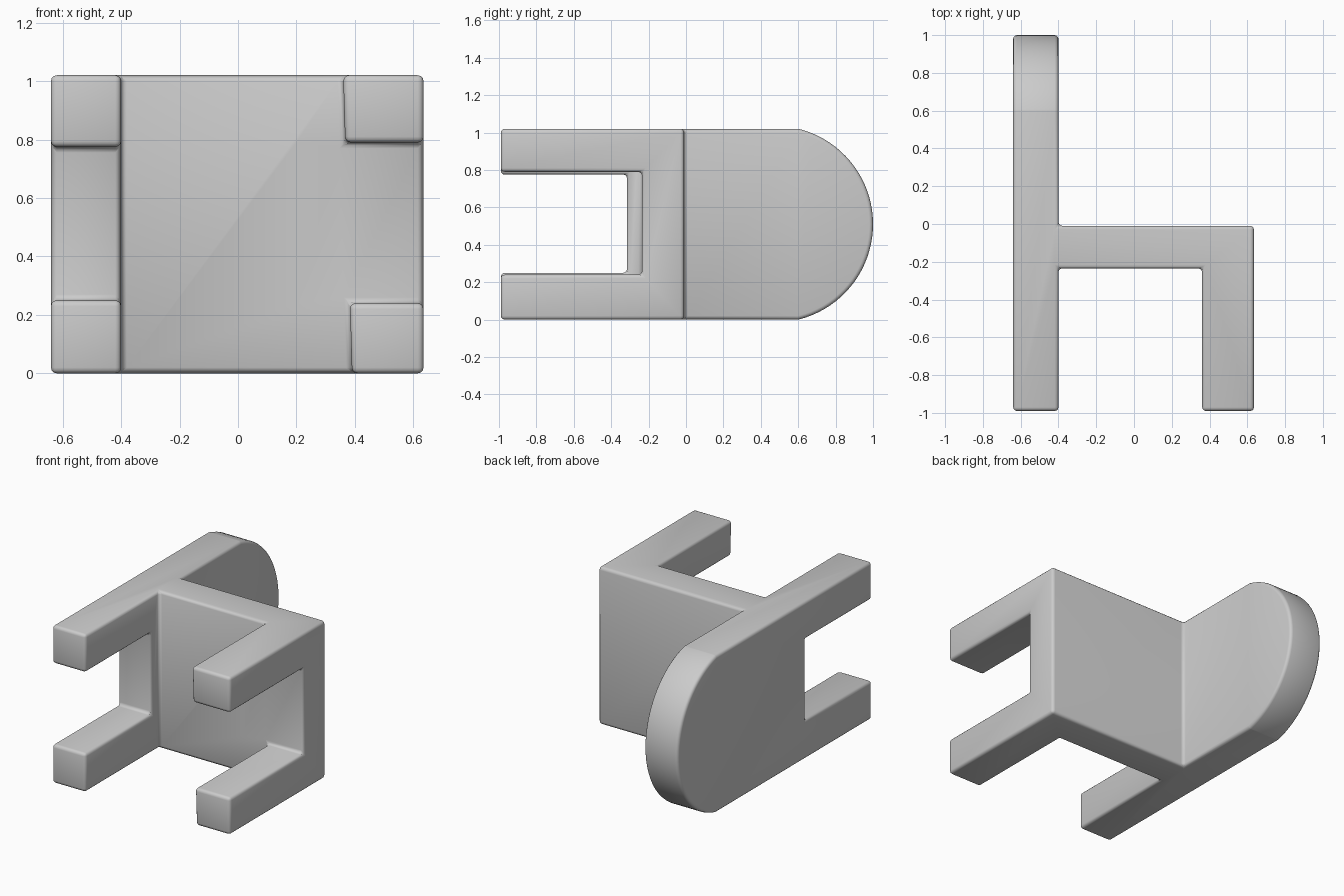
import bpy, bmesh, math

if "Cube" in bpy.data.objects:
    bpy.data.objects.remove(bpy.data.objects["Cube"])

HEIGHT = 1.02

grey = bpy.data.materials.new("plain grey")
grey.diffuse_color = (0.6, 0.6, 0.6, 1)
grey.use_nodes = True
grey.node_tree.nodes["Principled BSDF"].inputs["Base Color"].default_value = grey.diffuse_color


def make_object(name, bm):
    bmesh.ops.recalc_face_normals(bm, faces=bm.faces)
    mesh = bpy.data.meshes.new(name)
    bm.to_mesh(mesh)
    bm.free()
    obj = bpy.data.objects.new(name, mesh)
    bpy.context.collection.objects.link(obj)
    mesh.materials.append(grey)
    return obj


def prism(name, bottom, top):
    """Closed solid between two matching outlines."""
    bm = bmesh.new()
    a = [bm.verts.new(p) for p in bottom]
    b = [bm.verts.new(p) for p in top]
    bm.faces.new(a)
    bm.faces.new(b)
    for i in range(len(a)):
        j = (i + 1) % len(a)
        bm.faces.new((a[i], a[j], b[j], b[i]))
    return make_object(name, bm)


def box(name, x, y, z):
    corners = [(x[0], y[0]), (x[1], y[0]), (x[1], y[1]), (x[0], y[1])]
    return prism(name, [(*c, z[0]) for c in corners], [(*c, z[1]) for c in corners])


# Chair lying on its side: h-shaped side profile extruded across its width
def side_profile(z, leg_x):
    outline = [(-0.64, -0.99), (-0.40, -0.99), (-0.40, -0.235), (leg_x, -0.235),
               (leg_x, -0.99), (0.635, -0.99), (0.635, -0.01), (-0.40, -0.01),
               (-0.40, 1.1), (-0.64, 1.1)]
    return [(x, y, z) for x, y in outline]


chair = prism("chair", side_profile(0, 0.39), side_profile(HEIGHT, 0.36))

# Gaps between the rear legs and between the front legs
rear_gap = box("rear_leg_gap_cutter", (-0.8, -0.3), (-1.2, -0.315), (0.25, 0.775))
front_gap = box("front_leg_gap_cutter", (0.2, 0.8), (-1.2, -0.235), (0.24, 0.79))

# Rounded top of the backrest: everything beyond a shallow arc is removed
radius, centre_y, mid_z = 0.5256, 0.4744, HEIGHT / 2
half = math.asin(mid_z / radius) + 0.06
arc = []
for i in range(41):
    t = -half + 2 * half * i / 40
    arc.append((centre_y + radius * math.cos(t), mid_z + radius * math.sin(t)))
arc += [(1.4, arc[-1][1]), (1.4, arc[0][1])]
round_cut = prism("backrest_round_cutter", [(-0.9, y, z) for y, z in arc],
                  [(-0.2, y, z) for y, z in arc])

for cutter in (rear_gap, front_gap, round_cut):
    cutter.hide_render = True
    cutter.hide_set(True)
    mod = chair.modifiers.new(cutter.name, 'BOOLEAN')
    mod.operation = 'DIFFERENCE'
    mod.solver = 'EXACT'
    mod.object = cutter

# Softened edges
weld = chair.modifiers.new("weld", 'WELD')
weld.merge_threshold = 0.0005
bevel = chair.modifiers.new("soft_edges", 'BEVEL')
bevel.width = 0.02
bevel.segments = 3
bevel.limit_method = 'ANGLE'
bevel.angle_limit = math.radians(30)

bpy.context.view_layer.objects.active = chair
chair.select_set(True)
for mod in list(chair.modifiers):
    bpy.ops.object.modifier_apply(modifier=mod.name)
bpy.ops.object.shade_smooth_by_angle(angle=math.radians(35))
for cutter in (rear_gap, front_gap, round_cut):
    bpy.data.objects.remove(cutter)
